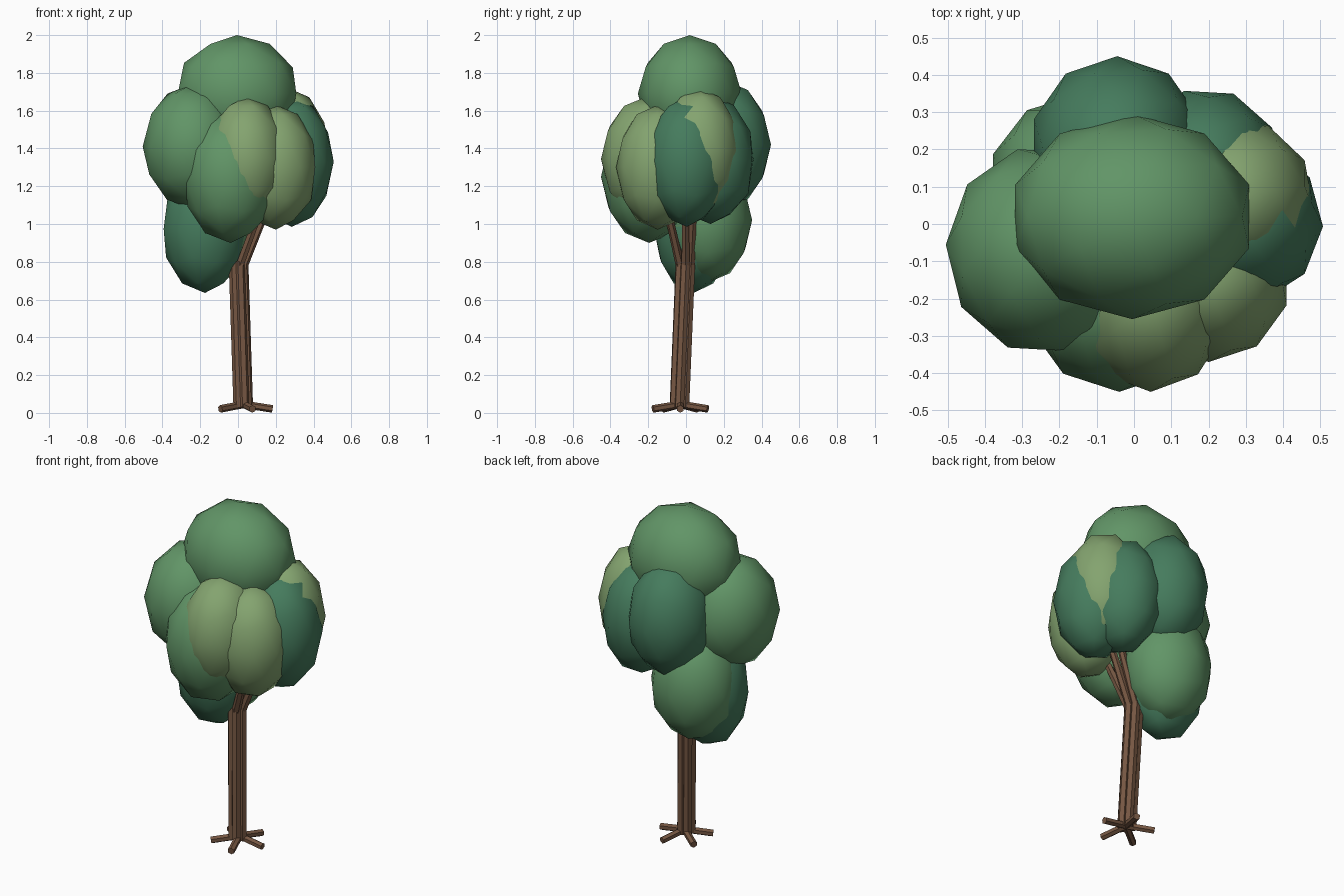
import bpy, bmesh, math
from mathutils import Vector, Matrix

if "Cube" in bpy.data.objects:
    bpy.data.objects.remove(bpy.data.objects["Cube"])


def material(name, rgb):
    m = bpy.data.materials.new(name)
    m.diffuse_color = (*rgb, 1)
    m.use_nodes = True
    m.node_tree.nodes["Principled BSDF"].inputs["Base Color"].default_value = m.diffuse_color
    return m


GREEN = material("leaf_green", (0.12, 0.30, 0.135))
LIGHT = material("leaf_light", (0.23, 0.37, 0.16))
DARK = material("leaf_dark", (0.06, 0.20, 0.11))
BARK = material("bark", (0.18, 0.095, 0.055))


def finish(name, bm, mat, smooth):
    me = bpy.data.meshes.new(name)
    bm.normal_update()
    bm.to_mesh(me)
    bm.free()
    ob = bpy.data.objects.new(name, me)
    bpy.context.collection.objects.link(ob)
    me.materials.append(mat)
    for p in me.polygons:
        p.use_smooth = smooth


def clump(name, centre, radii, mat, turn=0):
    bm = bmesh.new()
    bmesh.ops.create_icosphere(bm, subdivisions=2, radius=1)
    bm.transform(Matrix.Translation(centre) @ Matrix.Diagonal((*radii, 1))
                 @ Matrix.Rotation(math.radians(turn), 4, 'Z'))
    finish(name, bm, mat, True)


def limb(bm, a, b, r1, r2, sides=6):
    # tapered hexagonal stick from a to b
    a, b = Vector(a), Vector(b)
    d = b - a
    m = Matrix.Translation((a + b) / 2) @ d.to_track_quat('Z', 'Y').to_matrix().to_4x4()
    bmesh.ops.create_cone(bm, cap_ends=True, segments=sides, radius1=r1,
                          radius2=r2, depth=d.length, matrix=m)


# leaf clumps: name, centre, radii, colour, turn about z
for c in [
    ("crown_leaves", (-0.005, 0.02, 1.69), (0.33, 0.275, 0.31), GREEN),
    ("left_leaves", (-0.245, -0.07, 1.41), (0.26, 0.28, 0.33), GREEN, 15),
    ("front_leaves", (-0.04, -0.195, 1.25), (0.255, 0.255, 0.35), GREEN),
    ("front_light_leaves", (0.045, -0.205, 1.345), (0.215, 0.245, 0.33), LIGHT),
    ("front_right_light_leaves", (0.20, -0.15, 1.30), (0.22, 0.22, 0.33), LIGHT),
    ("right_dark_leaves", (0.285, 0.005, 1.33), (0.222, 0.22, 0.345), DARK, 15),
    ("right_light_leaves", (0.265, 0.07, 1.39), (0.218, 0.215, 0.33), LIGHT, 10),
    ("back_right_leaves", (0.19, 0.13, 1.34), (0.215, 0.235, 0.34), DARK, 15),
    ("back_leaves", (-0.045, 0.205, 1.42), (0.235, 0.245, 0.34), DARK),
    ("low_dark_leaves", (-0.175, 0.04, 0.975), (0.23, 0.21, 0.34), DARK),
    ("low_back_leaves", (-0.14, 0.115, 1.02), (0.25, 0.235, 0.33), GREEN),
]:
    clump(*c)

# trunk: five strands, each with a root below and a branch above
tips = [(0.25, 0.0, 1.32), (0.22, 0.05, 1.34), (-0.17, 0.08, 1.0),
        (-0.2, -0.05, 1.3), (0.2, -0.15, 1.3)]
trunk, roots, branches = bmesh.new(), bmesh.new(), bmesh.new()
for i, tip in enumerate(tips):
    a = math.radians(72 * i)
    d = Vector((math.cos(a), math.sin(a), 0))
    base = Vector((0.025, -0.035, 0.03)) + d * 0.029
    fork = Vector((0.0, -0.003, 0.80)) + d * 0.029
    limb(trunk, base, fork, 0.026, 0.026)
    limb(roots, (0.03, -0.03, 0.045), Vector((0.03, -0.03, 0.021)) + d * 0.153, 0.02, 0.02)
    limb(branches, fork - Vector((0, 0, 0.02)), tip, 0.024, 0.017)
finish("trunk", trunk, BARK, False)
finish("roots", roots, BARK, False)
finish("branches", branches, BARK, False)
